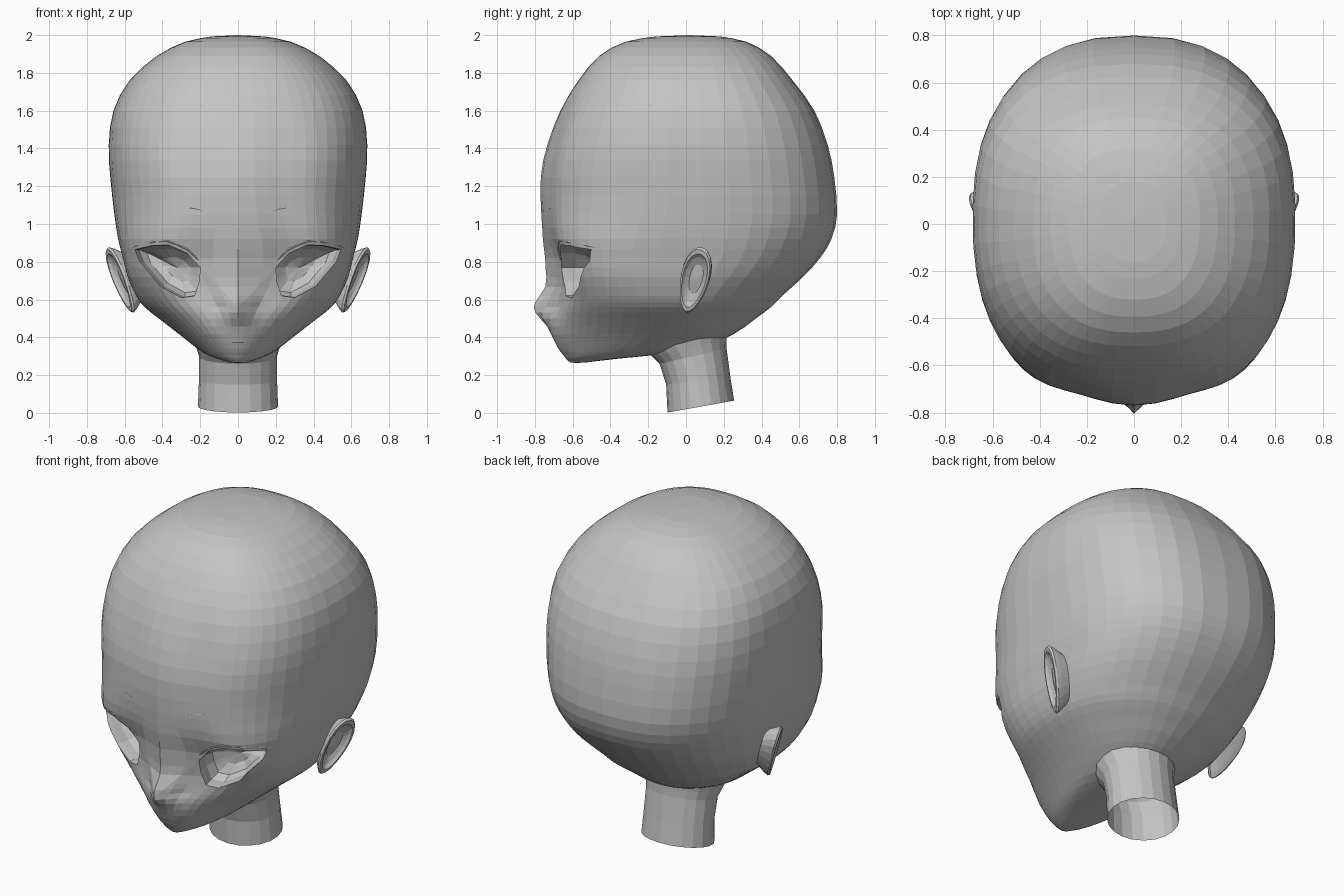
import bpy, bmesh, math
from mathutils import Vector
from mathutils.bvhtree import BVHTree

if "Cube" in bpy.data.objects:
    bpy.data.objects.remove(bpy.data.objects["Cube"])

skin = bpy.data.materials.new("plain grey")
skin.diffuse_color = (0.55, 0.55, 0.55, 1)
skin.use_nodes = True
skin.node_tree.nodes["Principled BSDF"].inputs["Base Color"].default_value = skin.diffuse_color


def finish(name, bm):
    mesh = bpy.data.meshes.new(name)
    bm.to_mesh(mesh)
    bm.free()
    mesh.materials.append(skin)
    ob = bpy.data.objects.new(name, mesh)
    bpy.context.collection.objects.link(ob)
    return ob


def bridge(bm, a, b, closed=True):
    n = len(a)
    for i in range(n if closed else n - 1):
        j = (i + 1) % n
        bm.faces.new((a[i], a[j], b[j], b[i]))


def cap(bm, ring, co):
    v = bm.verts.new(co)
    for i in range(len(ring)):
        bm.faces.new((ring[i - 1], ring[i], v))


def bell(v, mid, spread):
    return math.exp(-((v - mid) / spread) ** 2)


# Head sections from chin to crown: z, half width, front y, back y
KEYS = [
    (0.268, 0.05, -0.615, -0.52), (0.287, 0.11, -0.635, -0.36), (0.307, 0.16, -0.65, -0.16),
    (0.34, 0.215, -0.675, 0.07), (0.415, 0.31, -0.705, 0.25),
    (0.50, 0.42, -0.70, 0.37), (0.56, 0.495, -0.685, 0.45),
    (0.62, 0.54, -0.68, 0.51), (0.72, 0.585, -0.68, 0.62),
    (0.82, 0.61, -0.695, 0.71), (0.92, 0.635, -0.737, 0.77),
    (1.05, 0.655, -0.765, 0.80), (1.25, 0.677, -0.77, 0.785),
    (1.42, 0.685, -0.735, 0.75), (1.60, 0.66, -0.665, 0.68),
    (1.76, 0.575, -0.57, 0.565), (1.89, 0.43, -0.46, 0.45),
    (1.965, 0.28, -0.32, 0.32), (1.993, 0.14, -0.16, 0.18),
]


def sections(keys, steps):
    """Smoothly interpolated rows through the key sections."""
    rows, last = [], len(keys) - 1
    for i in range(last):
        p0, p1, p2, p3 = (keys[min(max(i + k, 0), last)] for k in (-1, 0, 1, 2))
        for s in range(steps):
            t = s / steps
            rows.append([0.5 * (2 * b + (c - a) * t + (2 * a - 5 * b + 4 * c - d) * t * t
                                + (3 * b - a - 3 * c + d) * t ** 3)
                         for a, b, c, d in zip(p0, p1, p2, p3)])
    return rows + [list(keys[-1])]


def section_ring(bm, row, half=23):
    z, w, yf, yb = row
    yc = (yf + yb) / 2 + 0.02 + 0.07 * bell(z, 0.42, 0.13)      # widest point
    low = 2.0 if z < 0.8 else 2.45
    front_power = low + (3.3 - low) * bell(z, 0.8, 0.2)         # broad flat eye area
    back_power = 2 + 0.45 * min(1, max(0, (z - 0.4) / 0.7))
    ridge = 0.108 * bell(z, 0.56, 0.088) + 0.06 * bell(z, 0.76, 0.16)   # nose and bridge
    wedge = 0.025 * min(1, max(0, (z - 0.55) / 0.1)) * min(1, max(0, (1.7 - z) / 0.3))
    sigma = min(0.068 + abs(z - 0.56) * 0.3, 0.12)
    ring = []
    for i in range(2 * half):
        s = i / half if i <= half else 2 - i / half
        t = math.pi * (0.6 * s + 0.4 * s * s)      # columns are denser at the face
        c = math.cos(t)
        n = front_power if c > 0 else back_power
        x = w * abs(math.sin(t)) ** (2 / n)
        reach = (yc - yf) if c > 0 else (yb - yc)
        y = yc - math.copysign(abs(c) ** (2 / n), c) * reach
        if c > 0:
            y += wedge * bell(x, 0.24, 0.14) - ridge * bell(x, 0, sigma)
        ring.append(bm.verts.new((x if i <= half else -x, y, z)))
    return ring


# Head shell
head = bmesh.new()
rings = [section_ring(head, r) for r in sections(KEYS, 2)]
for a, b in zip(rings, rings[1:]):
    bridge(head, a, b)
cap(head, rings[0], (0, -0.58, 0.264))
cap(head, rings[-1], (0, 0.02, 2.0))
bmesh.ops.recalc_face_normals(head, faces=head.faces)
surface = BVHTree.FromBMesh(head)

# Eye openings, cut as a convex outline, each leading into a hollow socket
EYE = [(0.20, 0.77), (0.205, 0.70), (0.23, 0.62), (0.30, 0.61), (0.41, 0.67),
       (0.52, 0.80), (0.545, 0.865), (0.46, 0.885), (0.37, 0.89), (0.27, 0.845)]
SOCKET = [(0.98, 0.03), (1.0, 0.05), (0.85, 0.05), (0.55, 0.03)]    # scale, push inward
for side in (1, -1):
    pts = [Vector((side * x, 0, z)) for x, z in EYE]
    mid = sum(pts, Vector()) / len(pts)
    inside = []
    for f in head.faces:
        c = f.calc_center_median()
        if c.y < -0.2 and c.x * side > 0 and 0.5 < c.z < 1.0:
            inside.append(f)
    for i, p in enumerate(pts):
        d = p - pts[i - 1]
        no = Vector((d.z, 0, -d.x)).normalized()
        if no.dot(mid - p) > 0:
            no.negate()
        geom = set(inside)
        for f in inside:
            geom.update(f.edges)
            geom.update(f.verts)
        cut = bmesh.ops.bisect_plane(head, geom=list(geom), dist=1e-5, plane_co=p, plane_no=no)
        inside = [f for f in cut["geom"] if isinstance(f, bmesh.types.BMFace)
                  and f.is_valid and (f.calc_center_median() - p).dot(no) < 0]
    bmesh.ops.delete(head, geom=inside, context='FACES')
    edges = [e for e in head.edges if e.is_boundary]
    inward = Vector((-0.25 * side, 1, 0)).normalized()
    for scale, push in SOCKET:
        new = bmesh.ops.extrude_edge_only(head, edges=edges)["geom"]
        verts = {v for v in new if isinstance(v, bmesh.types.BMVert)}
        edges = [e for e in new if isinstance(e, bmesh.types.BMEdge)
                 and e.verts[0] in verts and e.verts[1] in verts]
        mid = sum((v.co for v in verts), Vector()) / len(verts)
        for v in verts:
            v.co = mid + (v.co - mid) * scale + inward * push
    tip = head.verts.new(mid + inward * 0.035)
    for e in edges:
        head.faces.new((e.verts[0], e.verts[1], tip))
bmesh.ops.recalc_face_normals(head, faces=head.faces)

# Opening above the neck
hole = []
for f in head.faces:
    c = f.calc_center_median()
    if c.z < 0.45 and (c.x / 0.17) ** 2 + ((c.y - 0.03) / 0.15) ** 2 < 1:
        hole.append(f)
bmesh.ops.delete(head, geom=hole, context='FACES')
finish("head", head)

# Neck tube, open at the bottom: front y, front z, back y, back z, half width
NECK = [(-0.098, 0.002, 0.255, 0.065, 0.212), (-0.105, 0.15, 0.235, 0.19, 0.207),
        (-0.14, 0.26, 0.215, 0.34, 0.207), (-0.18, 0.30, 0.214, 0.39, 0.22),
        (-0.20, 0.325, 0.215, 0.43, 0.23)]
neck = bmesh.new()
tube = []
for yf, zf, yb, zb, w in NECK:
    ring = []
    for i in range(20):
        t = 2 * math.pi * i / 20
        k = (1 - math.cos(t)) / 2
        ring.append(neck.verts.new((w * math.sin(t), yf + (yb - yf) * k, zf + (zb - zf) * k)))
    tube.append(ring)
for a, b in zip(tube, tube[1:]):
    bridge(neck, a, b)
finish("neck", neck)

# Ears: a leaning dished oval, described by (scale, depth) rings
EAR = [(0.70, -0.07), (0.92, -0.02), (1.0, 0.004), (0.95, 0.015), (0.82, 0.016),
       (0.70, 0.002), (0.45, -0.012)]
up = Vector((0.14, 0.09, 0.345)).normalized()
back = Vector((0.40, 0.92, 0))
back = (back - up * back.dot(up)).normalized()
out = back.cross(up)
centre = Vector((0.617, 0.047, 0.704))


def ear_point(side, a, b, depth):
    p = centre + back * a + up * b + out * depth
    return (p.x * side, p.y, p.z)


for side, label in ((1, "right_ear"), (-1, "left_ear")):
    ear = bmesh.new()
    loops = []
    for scale, depth in EAR:
        ring = []
        for i in range(20):
            t = 2 * math.pi * i / 20
            wide = 0.08 * (1 + 0.18 * math.sin(t))
            ring.append(ear.verts.new(ear_point(side, scale * wide * math.cos(t),
                                                scale * 0.19 * math.sin(t), depth)))
        loops.append(ring)
    for a, b in zip(loops, loops[1:]):
        bridge(ear, a, b)
    cap(ear, loops[-1], ear_point(side, 0, 0, -0.004))
    bmesh.ops.recalc_face_normals(ear, faces=ear.faces)
    ear.faces.ensure_lookup_table()
    if ear.faces[-1].normal.x * side < 0:
        bmesh.ops.reverse_faces(ear, faces=ear.faces)
    finish(label, ear)


# Small raised creases laid on the face
def crease(name, points, size, height):
    bm = bmesh.new()
    lines = [[], [], []]
    for i, (x, z) in enumerate(points):
        end = 0.15 if i in (0, len(points) - 1) else 1
        for line, dz, lift in zip(lines, (-size, 0, size), (-0.003, height, -0.003)):
            hit = surface.ray_cast(Vector((x, -2, z + dz * end)), Vector((0, 1, 0)))[0]
            line.append(bm.verts.new(hit - Vector((0, lift * end, 0))))
    for a, b in zip(lines, lines[1:]):
        bridge(bm, a, b, closed=False)
    bmesh.ops.recalc_face_normals(bm, faces=bm.faces)
    if sum(f.normal.y for f in bm.faces) > 0:
        bmesh.ops.reverse_faces(bm, faces=bm.faces)
    finish(name, bm)


LID = [(0.56, 0.872), (0.54, 0.885), (0.46, 0.903), (0.37, 0.908), (0.27, 0.866), (0.21, 0.81)]
BROW = [(0.31, 1.082), (0.26, 1.086), (0.21, 1.078), (0.16, 1.06)]
for side, label in ((1, "right"), (-1, "left")):
    crease(label + "_eyelid", [(side * x, z) for x, z in LID], 0.011, 0.006)
    crease(label + "_brow", [(side * x, z) for x, z in BROW], 0.008, 0.001)
crease("mouth", [(-0.055, 0.378), (-0.02, 0.373), (0.02, 0.373), (0.055, 0.378)], 0.008, 0.002)
